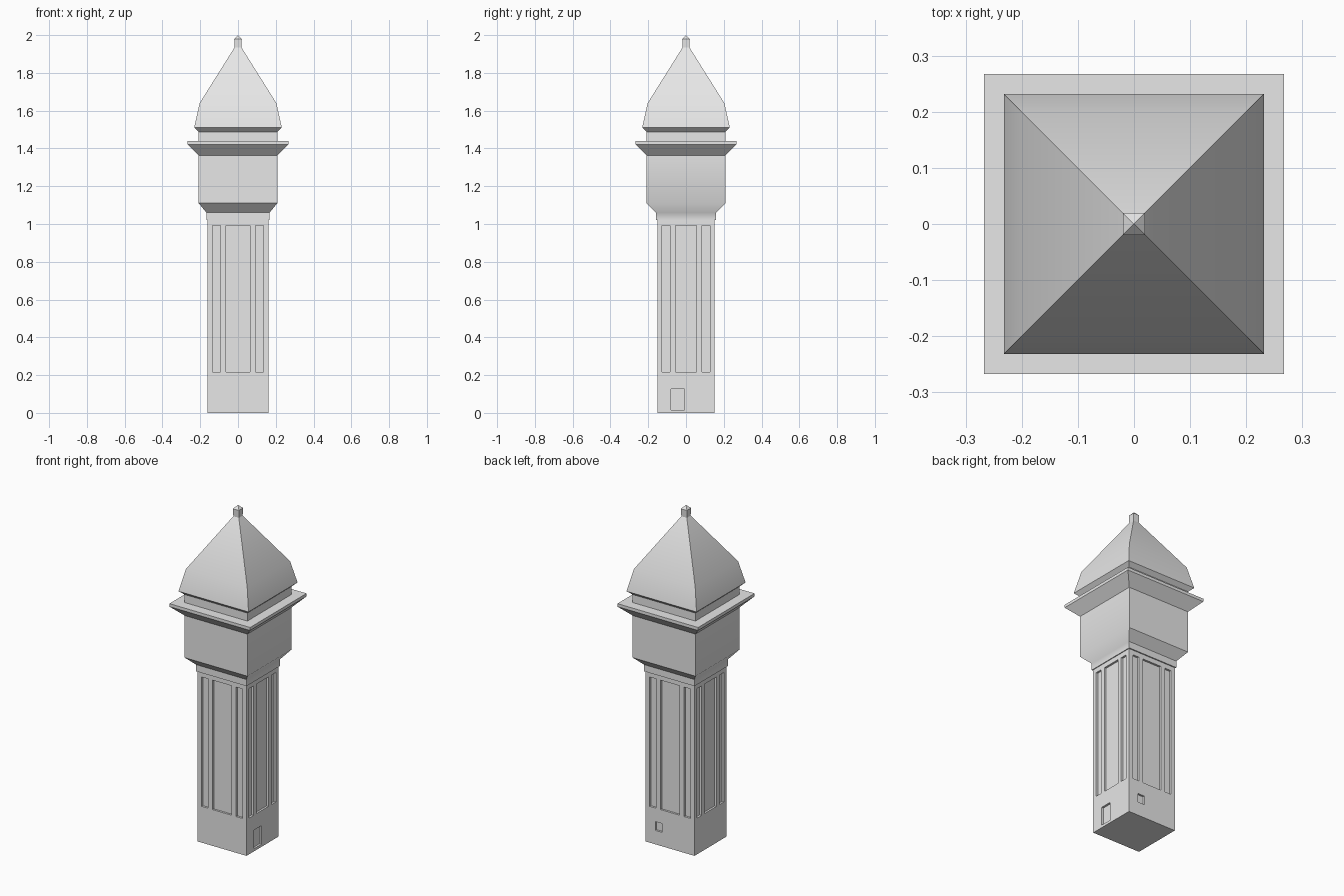
import bpy, bmesh, math
from mathutils import Vector, Matrix

if "Cube" in bpy.data.objects:
    bpy.data.objects.remove(bpy.data.objects["Cube"])

stone = bpy.data.materials.new("plain grey stone")
stone.diffuse_color = (0.8, 0.8, 0.8, 1)
stone.use_nodes = True
stone.node_tree.nodes["Principled BSDF"].inputs["Base Color"].default_value = stone.diffuse_color


def make_object(name, bm):
    bmesh.ops.recalc_face_normals(bm, faces=bm.faces)
    me = bpy.data.meshes.new(name)
    bm.to_mesh(me)
    bm.free()
    me.materials.append(stone)
    ob = bpy.data.objects.new(name, me)
    bpy.context.collection.objects.link(ob)
    return ob


def loft(name, levels, smooth=None):
    """Stack rectangles (half x, half y, z); half x of 0 makes a point."""
    bm = bmesh.new()
    rings = []
    for hx, hy, z in levels:
        if hx == 0:
            rings.append([bm.verts.new((0, 0, z))] * 4)
        else:
            rings.append([bm.verts.new((sx * hx, sy * hy, z))
                          for sx, sy in ((-1, -1), (1, -1), (1, 1), (-1, 1))])
    for a, b in zip(rings, rings[1:]):
        for i in range(4):
            j = (i + 1) % 4
            quad = [a[i], a[j], b[j], b[i]]
            bm.faces.new(list(dict.fromkeys(quad)))
    bm.faces.new(rings[0])
    if levels[-1][0]:
        bm.faces.new(rings[-1])
    ob = make_object(name, bm)
    if smooth:
        bpy.ops.object.select_all(action='DESELECT')
        ob.select_set(True)
        bpy.context.view_layer.objects.active = ob
        bpy.ops.object.shade_smooth_by_angle(angle=math.radians(smooth))
    return ob


def add_box(bm, lo, hi):
    lo, hi = Vector(lo), Vector(hi)
    m = Matrix.Translation((lo + hi) / 2) @ Matrix.Diagonal((*(hi - lo), 1))
    bmesh.ops.create_cube(bm, size=1, matrix=m)


# Shaft
HX, HY, DEPTH = 0.162, 0.151, 0.012
shaft = loft("shaft", [(HX, HY, 0), (HX, HY, 1.02)])

# Recesses: three tall panels per side, a door on the right, a hatch at the back
cut = bmesh.new()
for s in (-1, 1):
    for a, b in ((-0.135, -0.093), (-0.063, 0.063), (0.093, 0.135)):
        y0, y1 = sorted((s * (HY - DEPTH), s * (HY + 0.05)))
        add_box(cut, (a, y0, 0.217), (b, y1, 0.992))
    for a, b in ((-0.127, -0.085), (-0.056, 0.056), (0.085, 0.127)):
        x0, x1 = sorted((s * (HX - DEPTH), s * (HX + 0.05)))
        add_box(cut, (x0, a, 0.217), (x1, b, 0.992))
add_box(cut, (HX - DEPTH, -0.08, 0.016), (HX + 0.05, -0.008, 0.127))
add_box(cut, (0.053, HY - DEPTH, 0.083), (0.097, HY + 0.05, 0.136))
cutter = make_object("recess_cutter", cut)
cutter.hide_render = True
mod = shaft.modifiers.new("recesses", 'BOOLEAN')
mod.operation = 'DIFFERENCE'
mod.solver = 'EXACT'
mod.object = cutter
bpy.context.view_layer.objects.active = shaft
bpy.ops.object.modifier_apply(modifier=mod.name)
bpy.data.objects.remove(cutter)

# Belfry with collar, cornice and neck
belfry = loft("belfry", [
    (0.167, 0.158, 1.02), (0.167, 0.158, 1.06), (0.208, 0.208, 1.11),
    (0.208, 0.208, 1.362), (0.267, 0.267, 1.422), (0.267, 0.267, 1.44),
    (0.208, 0.208, 1.44), (0.208, 0.208, 1.49)], smooth=30)
# The flare blends softly on the two x sides only
for e in belfry.data.edges:
    a, b = (belfry.data.vertices[v].co for v in e.vertices)
    if 1.05 < a.z < 1.12 and a.z == b.z and a.x == b.x:
        e.use_edge_sharp = False

# Roof with a bell-cast eave, and its finial
loft("roof", [(0.208, 0.208, 1.488), (0.232, 0.232, 1.51), (0.203, 0.203, 1.64),
              (0.018, 0.018, 1.935)], smooth=30)
loft("finial", [(0.018, 0.018, 1.93), (0.02, 0.02, 1.98), (0, 0, 2.0)])
